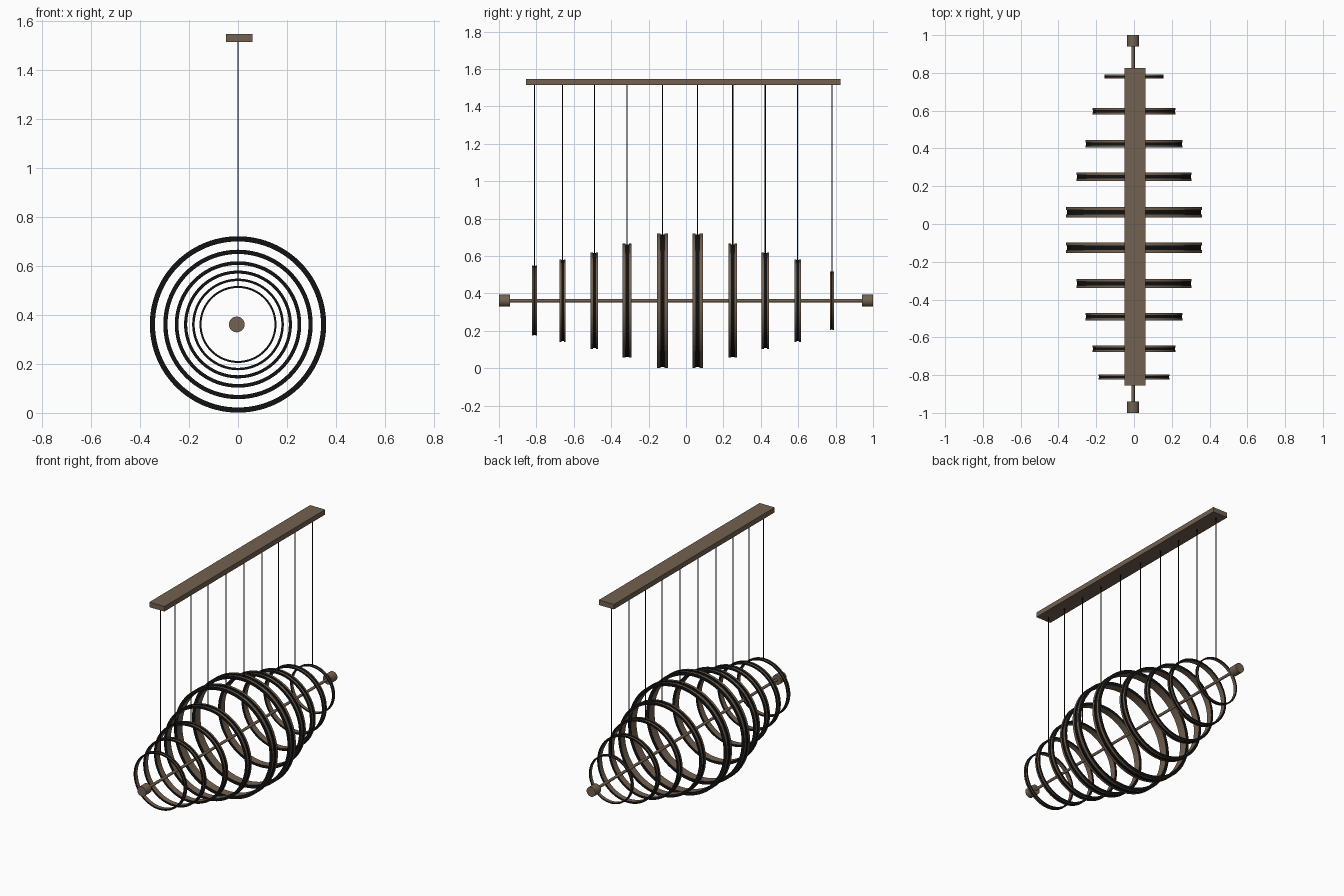
import bpy, math

if "Cube" in bpy.data.objects:
    bpy.data.objects.remove(bpy.data.objects["Cube"])

AXIS_Z = 0.361


def material(name, rgb):
    m = bpy.data.materials.new(name)
    m.diffuse_color = (*rgb, 1)
    m.use_nodes = True
    m.node_tree.nodes["Principled BSDF"].inputs["Base Color"].default_value = m.diffuse_color
    return m


BRONZE = material("bronze", (0.17, 0.12, 0.08))
BLACK = material("black", (0.006, 0.006, 0.006))


def smooth(obj):
    bpy.ops.object.select_all(action='DESELECT')
    obj.select_set(True)
    bpy.context.view_layer.objects.active = obj
    bpy.ops.object.shade_smooth_by_angle(angle=math.radians(35))


def cylinder(name, radius, length, loc, mat, along_y=False, sides=32):
    rot = (math.pi / 2, 0, 0) if along_y else (0, 0, 0)
    bpy.ops.mesh.primitive_cylinder_add(vertices=sides, radius=radius, depth=length,
                                        location=loc, rotation=rot)
    obj = bpy.context.object
    obj.name = name
    obj.data.materials.append(mat)
    smooth(obj)
    return obj


def ring(name, y, radius, width, segments=96):
    # Flat band with a shallow dark channel around the outside
    t, h, g = width * 0.37, width / 2, width * 0.2
    r_in, r_floor = radius - t, radius - t * 0.25
    profile = [(r_in, -h), (radius, -h), (radius, -g), (r_floor, -g),
               (r_floor, g), (radius, g), (radius, h), (r_in, h)]
    dark = {0, 2, 3, 4, 6}          # side faces and channel
    n = len(profile)
    verts, faces, mats = [], [], []
    for i in range(segments):
        a = 2 * math.pi * i / segments
        verts += [(r * math.sin(a), d, r * math.cos(a)) for r, d in profile]
        j = (i + 1) % segments
        for k in range(n):
            l = (k + 1) % n
            faces.append((i * n + k, i * n + l, j * n + l, j * n + k))
            mats.append(1 if k in dark else 0)
    mesh = bpy.data.meshes.new(name)
    mesh.from_pydata(verts, [], faces)
    mesh.materials.append(BRONZE)
    mesh.materials.append(BLACK)
    mesh.polygons.foreach_set("material_index", mats)
    mesh.update()
    obj = bpy.data.objects.new(name, mesh)
    obj.location = (0, y, AXIS_Z)
    bpy.context.collection.objects.link(obj)
    # Make normals face outward
    import bmesh
    bm = bmesh.new()
    bm.from_mesh(mesh)
    bmesh.ops.recalc_face_normals(bm, faces=bm.faces)
    bm.to_mesh(mesh)
    bm.free()
    smooth(obj)


# Ceiling plate
bpy.ops.mesh.primitive_cube_add(size=1, location=(0.005, -0.015, 1.53))
plate = bpy.context.object
plate.name = "ceiling_plate"
plate.scale = (0.11, 1.68, 0.033)
plate.data.materials.append(BRONZE)

# Central rod with end knobs
cylinder("central_rod", 0.009, 1.92, (-0.005, 0, AXIS_Z), BRONZE, True)
for side, label in ((-1, "front"), (1, "back")):
    cylinder(label + "_knob", 0.032, 0.06, (-0.005, side * 0.97, AXIS_Z), BRONZE, True, 48)

# Rings: y position, outer radius, band width
RINGS = [(-0.81, 0.187, 0.027), (-0.66, 0.22, 0.034), (-0.49, 0.258, 0.04),
         (-0.315, 0.305, 0.047), (-0.126, 0.36, 0.057), (0.062, 0.36, 0.057),
         (0.25, 0.305, 0.047), (0.424, 0.258, 0.04), (0.597, 0.22, 0.034),
         (0.78, 0.157, 0.022)]
for i, (y, r, w) in enumerate(RINGS, 1):
    ring(f"ring_{i}", y, r, w)
    # Suspension wire from the ring top to the plate
    low, high = AXIS_Z + r - w * 0.2, 1.52
    cylinder(f"wire_{i}", 0.003, high - low, (0, y, (low + high) / 2), BLACK, sides=12)
